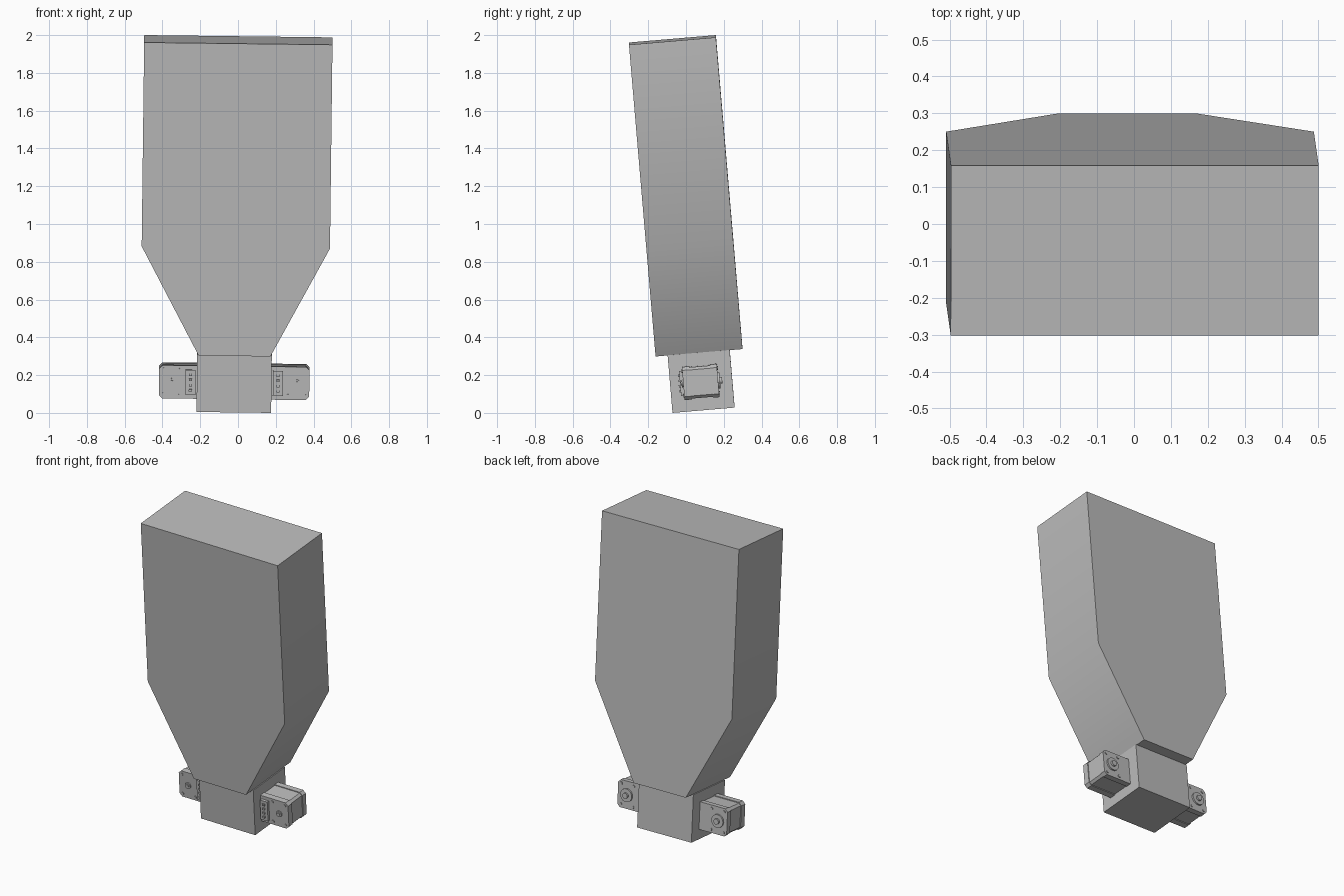
import bpy, bmesh
from math import radians
from mathutils import Matrix, Vector

cube = bpy.data.objects.get("Cube")
if cube:
    bpy.data.objects.remove(cube, do_unlink=True)

# Single plain grey
grey = bpy.data.materials.new("plain grey")
grey.use_nodes = True
colour = (0.5, 0.5, 0.5, 1)
grey.diffuse_color = colour
grey.node_tree.nodes["Principled BSDF"].inputs["Base Color"].default_value = colour

# The whole assembly leans forward and rolls slightly
lean = (Matrix.Translation((-0.022, 0.093, 0.0165))
        @ Matrix.Rotation(radians(0.7), 4, 'Y')
        @ Matrix.Rotation(radians(4.87), 4, 'X'))


def finish(name, bm):
    bmesh.ops.recalc_face_normals(bm, faces=bm.faces)
    mesh = bpy.data.meshes.new(name)
    bm.to_mesh(mesh)
    bm.free()
    mesh.materials.append(grey)
    ob = bpy.data.objects.new(name, mesh)
    bpy.context.collection.objects.link(ob)
    ob.matrix_world = lean
    bpy.ops.object.select_all(action='DESELECT')
    ob.select_set(True)
    bpy.context.view_layer.objects.active = ob
    bpy.ops.object.shade_smooth_by_angle()
    return ob


def prism(name, outline, y0, y1):
    """Extrude an (x, z) outline from y0 to y1."""
    bm = bmesh.new()
    face = bm.faces.new([bm.verts.new((x, y0, z)) for x, z in outline])
    out = bmesh.ops.extrude_face_region(bm, geom=[face])["geom"]
    moved = [v for v in out if isinstance(v, bmesh.types.BMVert)]
    bmesh.ops.translate(bm, verts=moved, vec=(0, y1 - y0, 0))
    return finish(name, bm)


def block(name, x, y, z):
    return prism(name, [(x[0], z[0]), (x[1], z[0]), (x[1], z[1]), (x[0], z[1])], *y)


def cylinder(name, x, z, radius, y0, y1, sides=24):
    bm = bmesh.new()
    place = Matrix.Translation((x, (y0 + y1) / 2, z)) @ Matrix.Rotation(radians(90), 4, 'X')
    bmesh.ops.create_cone(bm, cap_ends=True, segments=sides, radius1=radius,
                          radius2=radius, depth=abs(y1 - y0), matrix=place)
    return finish(name, bm)


# Hopper tapering down to its outlet
half = [(0.19, 0.305), (0.4985, 0.882), (0.4985, 1.965)]
prism("hopper", half + [(-x, z) for x, z in reversed(half)], -0.229, 0.233)

# Outlet box below the hopper
block("outlet_box", (-0.1975, 0.1975), (-0.165, 0.165), (0, 0.306))

# A motor on each side
mid_z = 0.152
shaft_x = 0.332


def motor_outline(s, inner, outer, h, c):
    return [(s * inner, mid_z - h), (s * (outer - c), mid_z - h),
            (s * outer, mid_z - h + c), (s * outer, mid_z + h - c),
            (s * (outer - c), mid_z + h), (s * inner, mid_z + h)]


for s, side in ((1, "left"), (-1, "right")):
    # Casing: slimmer core between two end caps
    prism(side + "_motor_core", motor_outline(s, 0.19, 0.393, 0.083, 0.014), -0.06, 0.06)
    prism(side + "_motor_front_cap", motor_outline(s, 0.19, 0.398, 0.088, 0.018), -0.095, -0.055)
    prism(side + "_motor_back_cap", motor_outline(s, 0.19, 0.398, 0.088, 0.018), 0.055, 0.09)
    # Shaft with boss at each end
    x = s * shaft_x
    cylinder(side + "_motor_boss", x, mid_z, 0.042, 0.085, 0.1, 32)
    cylinder(side + "_back_shaft", x, mid_z, 0.018, 0.095, 0.112)
    cylinder(side + "_front_collar", x, mid_z, 0.02, -0.102, -0.09)
    cylinder(side + "_front_shaft", x, mid_z, 0.01, -0.108, -0.1)
    # Corner screws
    for dx in (-0.048, 0.042):
        for dz in (-0.066, 0.066):
            cylinder(side + "_front_screw", s * (shaft_x + dx), mid_z + dz, 0.009, -0.1, -0.09, 12)
            cylinder(side + "_back_screw", s * (shaft_x + dx), mid_z + dz, 0.009, 0.085, 0.095, 12)
    # Plug socket with its pins beside the outlet box
    block(side + "_socket", sorted((s * 0.205, s * 0.258)), (-0.112, -0.09), (mid_z - 0.066, mid_z + 0.066))
    for i in range(4):
        z = mid_z - 0.042 + i * 0.028
        block(side + "_socket_pin", sorted((s * 0.224, s * 0.24)), (-0.12, -0.11), (z - 0.006, z + 0.006))
